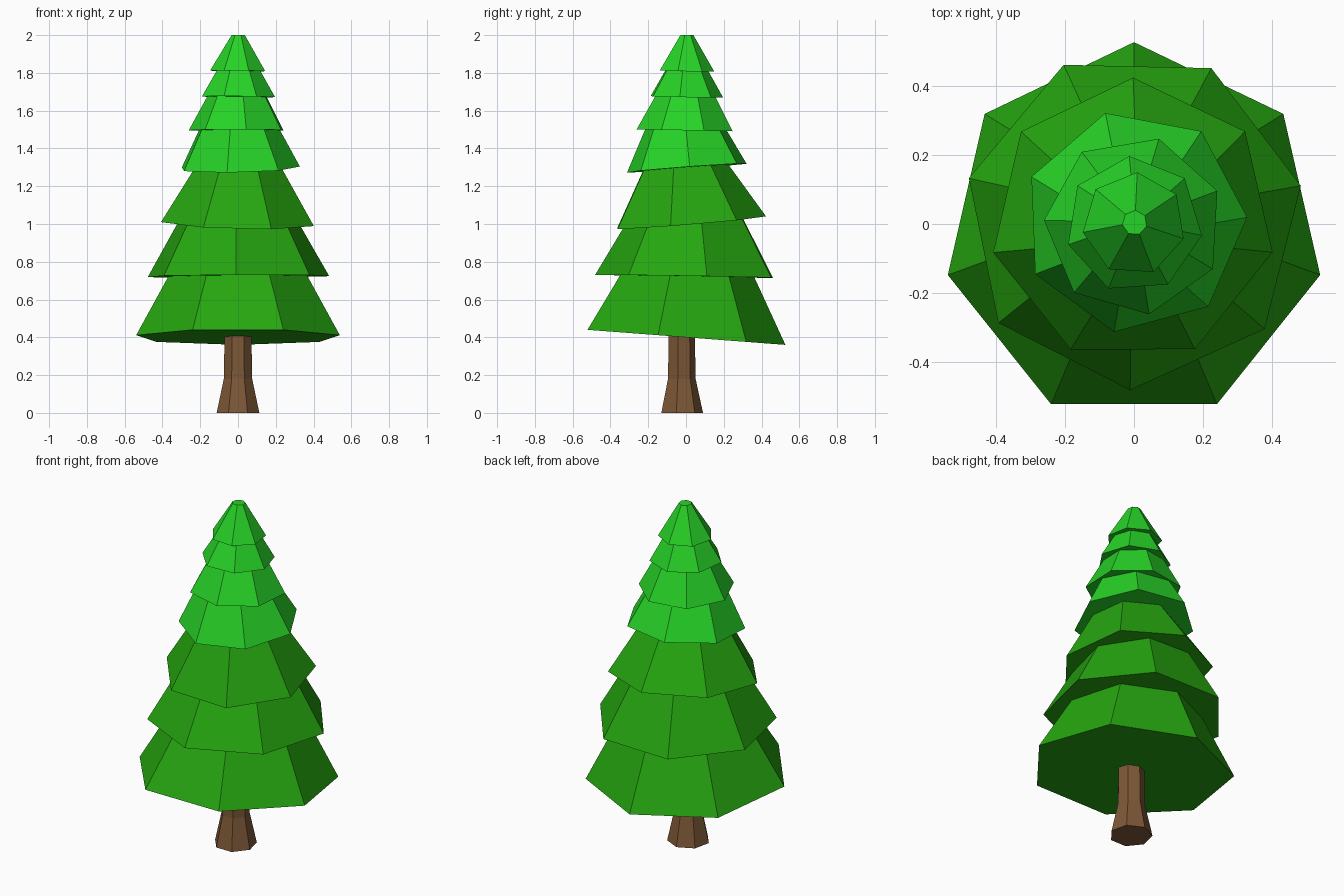
import bpy
import bmesh
from math import cos, sin, radians, tau
from mathutils import Vector

SIDES = 7

cube = bpy.data.objects.get("Cube")
if cube:
    bpy.data.objects.remove(cube, do_unlink=True)


def make_material(name, rgb):
    mat = bpy.data.materials.new(name)
    mat.use_nodes = True
    mat.diffuse_color = (*rgb, 1)
    mat.node_tree.nodes["Principled BSDF"].inputs["Base Color"].default_value = (*rgb, 1)
    return mat


def make_stack(name, rings, turn, centre, slope, mat):
    """Closed flat-shaded solid from (radius, height) rings, tilted to a base slope."""
    tilt = Vector((0, 0, 1)).rotation_difference(Vector((-slope[0], -slope[1], 1)))
    bm = bmesh.new()
    loops = []
    for radius, height in rings:
        loop = []
        for i in range(SIDES):
            a = radians(turn) + tau * i / SIDES
            point = Vector((radius * cos(a), radius * sin(a), height))
            loop.append(bm.verts.new(tilt @ point + Vector(centre)))
        loops.append(loop)
    for low, high in zip(loops, loops[1:]):
        for i in range(SIDES):
            j = (i + 1) % SIDES
            bm.faces.new((low[i], low[j], high[j], high[i]))
    bm.faces.new(loops[0][::-1])
    bm.faces.new(loops[-1])
    mesh = bpy.data.meshes.new(name)
    bm.to_mesh(mesh)
    bm.free()
    mesh.materials.append(mat)
    obj = bpy.data.objects.new(name, mesh)
    bpy.context.collection.objects.link(obj)
    return obj


bark = make_material("brown_bark", (0.205, 0.097, 0.038))
dark_green = make_material("dark_green_needles", (0.019, 0.38, 0.005))
light_green = make_material("light_green_needles", (0.02, 0.65, 0.02))

# Trunk with a flared foot
make_stack("trunk", [(0.116, 0), (0.077, 0.18), (0.072, 0.46)], 90,
           (0, -0.026, 0), (0, 0), bark)

# Foliage tiers: base radius, top radius, height, turn, centre, base slope, colour
tiers = [
    (0.553, 0.353, 0.36, 90.0, (0, -0.025, 0.402), (0, -0.076), dark_green),
    (0.493, 0.302, 0.33, -91.3, (0, 0.012, 0.723), (0.005, -0.017), dark_green),
    (0.415, 0.214, 0.33, 90.0, (-0.003, 0.01, 1.007), (-0.026, 0.081), dark_green),
    (0.326, 0.196, 0.25, 2.2, (0.002, 0.007, 1.297), (0.02, 0.075), light_green),
    (0.261, 0.141, 0.22, 22.5, (0, -0.004, 1.496), (0, -0.02), light_green),
    (0.199, 0.094, 0.18, 42.5, (0, -0.002, 1.673), (-0.01, -0.02), light_green),
    (0.150, 0.036, 0.19, 35.0, (0, 0, 1.81), (-0.01, -0.02), light_green),
]
for n, (base, top, height, turn, centre, slope, mat) in enumerate(tiers, 1):
    make_stack(f"foliage_tier_{n}", [(base, 0), (top, height)], turn, centre, slope, mat)
